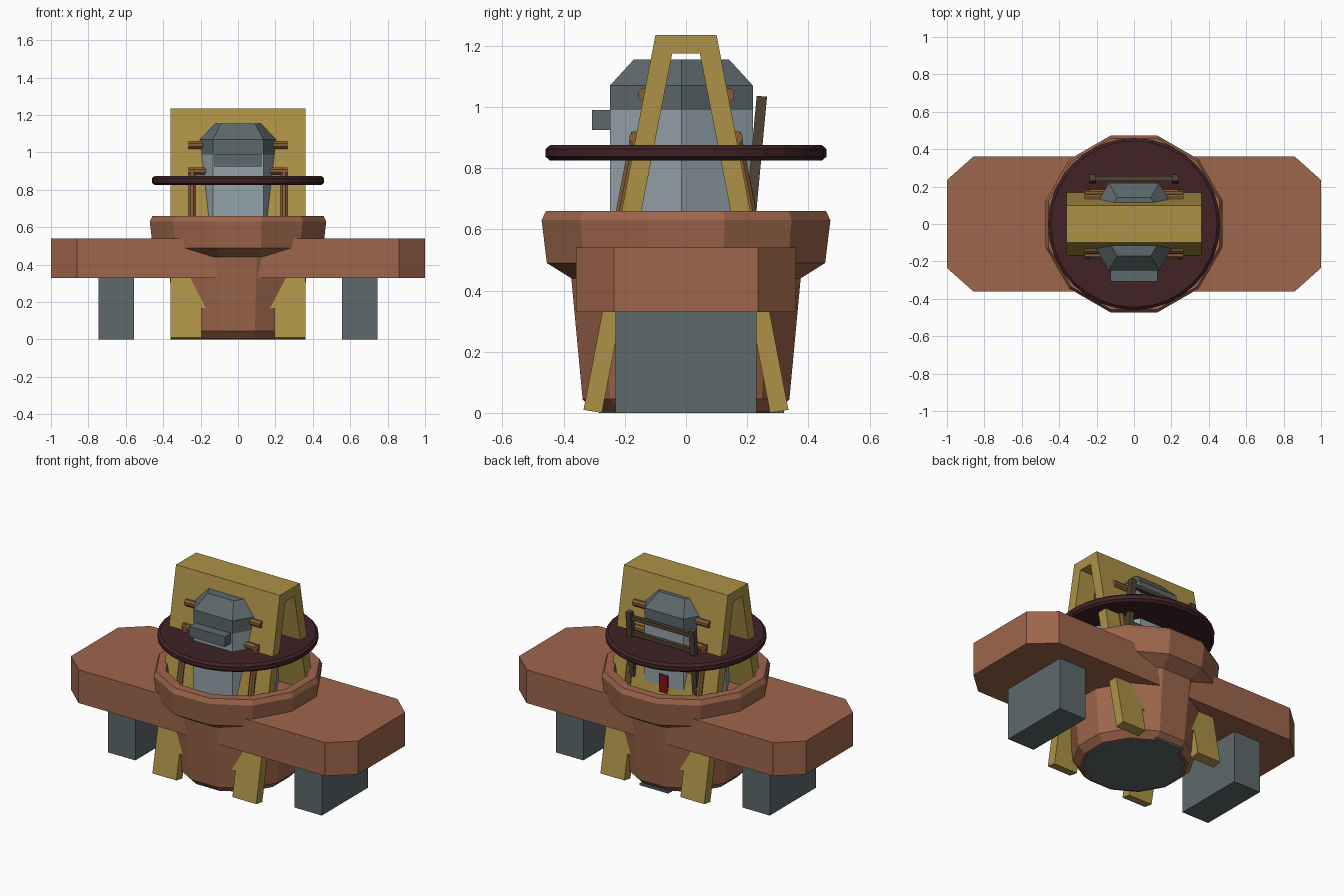
import bpy, bmesh, math
from mathutils import Vector

if "Cube" in bpy.data.objects:
    bpy.data.objects.remove(bpy.data.objects["Cube"])


def material(name, *rgb):
    lin = [((c / 255 + 0.055) / 1.055) ** 2.4 for c in rgb] + [1]
    m = bpy.data.materials.new(name)
    m.use_nodes = True
    m.diffuse_color = lin
    m.node_tree.nodes["Principled BSDF"].inputs["Base Color"].default_value = lin
    return m


clay = material("clay brown", 158, 102, 76)
gold = material("dull gold", 172, 145, 70)
slate = material("slate grey", 93, 104, 107)
wall = material("pale blue grey", 148, 163, 170)
maroon = material("dark maroon", 64, 34, 38)
timber = material("dark timber", 78, 67, 52)
copper = material("peg brown", 134, 94, 52)
red = material("door red", 125, 20, 26)


def add(name, verts, faces, mat):
    mesh = bpy.data.meshes.new(name)
    mesh.from_pydata(verts, [], faces)
    bm = bmesh.new()
    bm.from_mesh(mesh)
    bmesh.ops.recalc_face_normals(bm, faces=bm.faces)
    bm.to_mesh(mesh)
    bm.free()
    mesh.materials.append(mat)
    obj = bpy.data.objects.new(name, mesh)
    bpy.context.collection.objects.link(obj)
    return obj


def loft(name, rings, mat):
    """Skin a stack of equal-length point rings and cap both ends."""
    n = len(rings[0])
    faces = [(k * n + i, k * n + (i + 1) % n, (k + 1) * n + (i + 1) % n, (k + 1) * n + i)
             for k in range(len(rings) - 1) for i in range(n)]
    faces += [tuple(range(n)), tuple(range((len(rings) - 1) * n, len(rings) * n))]
    return add(name, [p for r in rings for p in r], faces, mat)


def lathe(name, profile, sides, mat, turn=0.0, y=0.0):
    angles = [turn + math.tau * i / sides for i in range(sides)]
    return loft(name, [[(r * math.cos(a), y + r * math.sin(a), z) for a in angles]
                       for r, z in profile], mat)


def box(name, x0, x1, y0, y1, z0, z1, mat):
    return loft(name, [[(x0, y0, z), (x1, y0, z), (x1, y1, z), (x0, y1, z)]
                       for z in (z0, z1)], mat)


def extrude_x(name, outline, x0, x1, mat):
    return loft(name, [[(x, y, z) for y, z in outline] for x in (x0, x1)], mat)


def rod(name, a, b, radius, sides, mat):
    a, b = Vector(a), Vector(b)
    q = (b - a).to_track_quat('Z', 'Y')
    ring = [q @ Vector((radius * math.cos(t), radius * math.sin(t), 0))
            for t in (math.tau * (i + 0.5) / sides for i in range(sides))]
    return loft(name, [[p + end for p in ring] for end in (a, b)], mat)


# Long bench with clipped corners, on two block legs
corners = [(0.86, -0.36), (1, -0.235), (1, 0.235), (0.86, 0.36)]
plan = corners + [(-x, y) for x, y in reversed(corners)]
loft("bench", [[(x, y, z) for x, y in plan] for z in (0.33, 0.54)], clay)
box("left_bench_leg", 0.555, 0.745, -0.23, 0.23, 0, 0.33, slate)
box("right_bench_leg", -0.745, -0.555, -0.23, 0.23, 0, 0.33, slate)

# Twelve-sided pot with a flared open rim
flat = math.cos(math.pi / 12)
profile = [(0.30, 0.005), (0.338, 0.045), (0.375, 0.44), (0.455, 0.49), (0.472, 0.63),
           (0.458, 0.66), (0.405, 0.66), (0.375, 0.5)]
lathe("pot", [(r / flat, z) for r, z in profile], 12, clay, math.pi / 12)
lathe("base_plate", [(0.295, 0), (0.295, 0.012)], 12, slate, math.pi / 12)
box("back_step", -0.1, 0.1, 0.2, 0.32, 0, 0.012, slate)

# A-shaped frame: wide sloped slabs that end in four separate feet
half = [(-0.243, 0.165), (-0.305, 0.165), (-0.1, 1.235)]
inner = [(0.045, 1.175), (-0.045, 1.175)]
outline = half + [(-y, z) for y, z in reversed(half)] + inner
extrude_x("a_frame", outline, -0.362, 0.362, gold)
for depth, s in (("front", 1), ("back", -1)):
    foot = [(s * y, z) for y, z in ((-0.335, 0.01), (-0.305, 0.165), (-0.243, 0.165), (-0.275, 0))]
    extrude_x(depth + "_left_foot", foot, 0.195, 0.362, gold)
    extrude_x(depth + "_right_foot", foot, -0.362, -0.195, gold)


# Brown pipes lying on the sloped faces of the frame
def face_point(x, z, s):
    return (x, s * (0.335 - 0.192 * (z - 0.01)), z)


for depth, s in (("front", -1), ("back", 1)):
    for side, m in (("left", 1), ("right", -1)):
        tag = depth + "_" + side
        rod(tag + "_upright_pipe", face_point(m * 0.245, 0.5, s),
            face_point(m * 0.245, 0.915, s), 0.02, 8, copper)
        for level, z in (("lower", 0.9), ("upper", 1.04)):
            rod(tag + "_" + level + "_pipe", face_point(m * 0.12, z, s),
                face_point(m * 0.265, z, s), 0.022, 8, copper)

# Six-sided cabin with a darker, chamfered cap
lathe("cabin_wall", [(0.27, 0.3), (0.27, 0.99)], 6, wall, 0, -0.015)
lathe("cabin_cap", [(0.27, 0.99), (0.27, 1.07), (0.18, 1.155)], 6, slate, 0, -0.015)
box("front_hood", -0.125, 0.125, -0.308, -0.24, 0.925, 0.99, slate)
box("back_door", -0.03, 0.03, 0.218, 0.227, 0.5, 0.685, red)

# Thin round roof disc
lathe("disc", [(0.445, 0.825), (0.46, 0.838), (0.46, 0.862), (0.445, 0.875)], 32, maroon)


# Leaning ladder at the back
def lean(x, z):
    return (x, 0.215 + 0.093 * (z - 0.68), z)


for side, x in (("left", 0.22), ("right", -0.22)):
    rod(side + "_ladder_post", lean(x, 0.62), lean(x, 1.035), 0.024, 4, timber)
for i, z in enumerate((0.76, 0.9, 1.0)):
    rod("ladder_rung_%d" % (i + 1), lean(-0.22, z), lean(0.22, z), 0.017, 4, timber)
